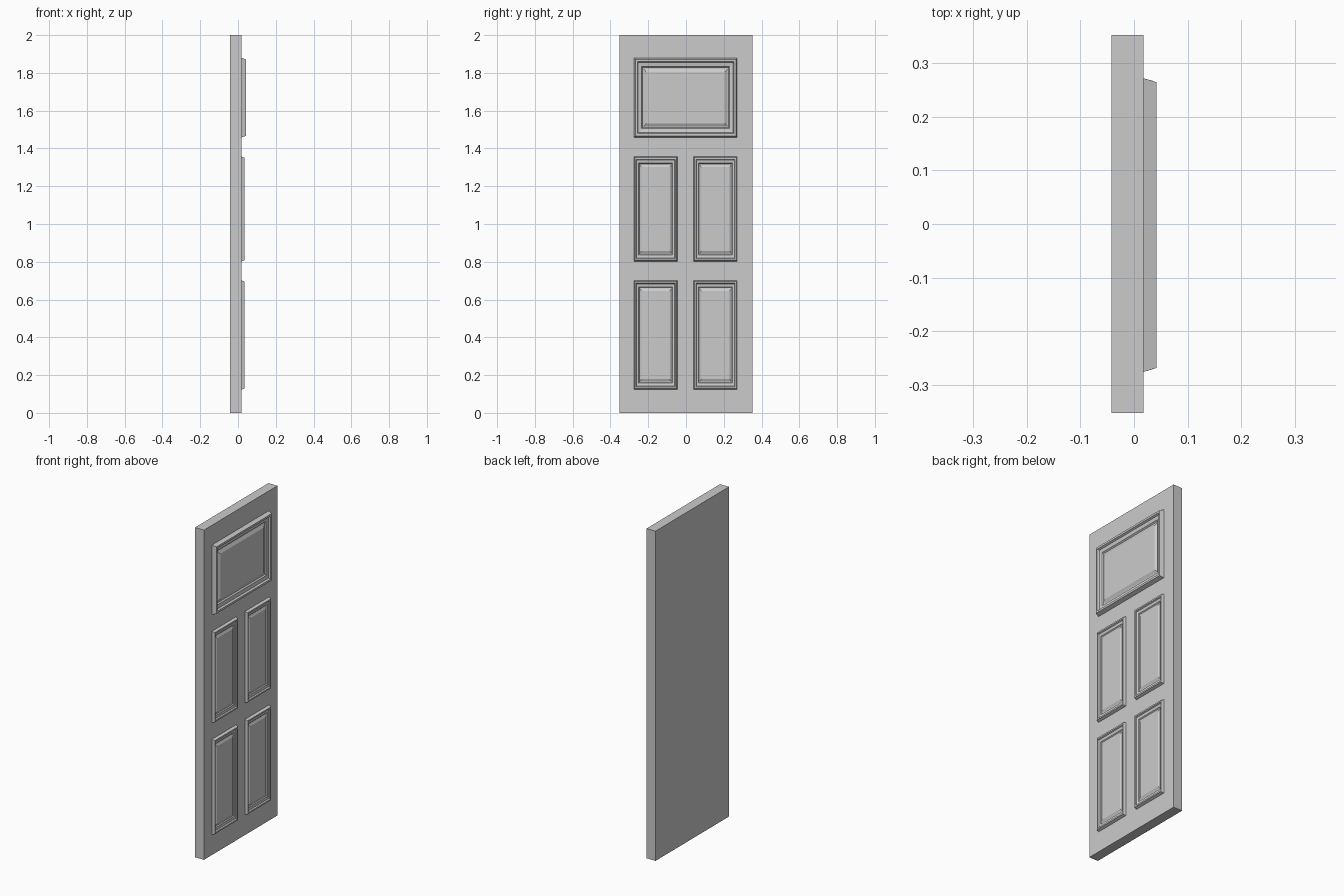
import bpy, bmesh

if "Cube" in bpy.data.objects:
    bpy.data.objects.remove(bpy.data.objects["Cube"])

# Door slab
bpy.ops.mesh.primitive_cube_add(size=1, location=(-0.012, 0, 1))
slab = bpy.context.object
slab.name = "door_slab"
slab.scale = (0.06, 0.704, 2)


def raised_panel(name, y0, y1, z0, z1, inset_y, inset_z, height):
    """Moulded frame and raised field, built as nested rectangular loops."""
    # (share of inset, share of height above the slab face)
    profile = [(0, -0.3), (0, 0), (0.11, 1), (0.27, 1), (0.34, 0.55),
               (0.62, 0.4), (0.7, 0.08), (0.78, 0.08), (1, 0.45)]
    bm = bmesh.new()
    loops = []
    for t, h in profile:
        a, b, x = t * inset_y, t * inset_z, 0.018 + h * height
        loops.append([bm.verts.new((x, y, z)) for y, z in (
            (y0 + a, z0 + b), (y1 - a, z0 + b), (y1 - a, z1 - b), (y0 + a, z1 - b))])
    for lo, hi in zip(loops, loops[1:]):
        for i in range(4):
            j = (i + 1) % 4
            bm.faces.new((lo[i], lo[j], hi[j], hi[i]))
    bm.faces.new(loops[-1])
    bm.faces.new(loops[0][::-1])
    bmesh.ops.recalc_face_normals(bm, faces=bm.faces)
    mesh = bpy.data.meshes.new(name)
    bm.to_mesh(mesh)
    bm.free()
    bpy.context.collection.objects.link(bpy.data.objects.new(name, mesh))


# Wide top panel
raised_panel("top_panel", -0.275, 0.271, 1.458, 1.88, 0.065, 0.075, 0.024)

# Two rows of tall panels
for row, z0, z1 in (("middle", 0.802, 1.357), ("lower", 0.123, 0.702)):
    for side, y0, y1 in (("left", -0.275, -0.046), ("right", 0.041, 0.271)):
        raised_panel(f"{row}_panel_{side}", y0, y1, z0, z1, 0.04, 0.056, 0.016)
